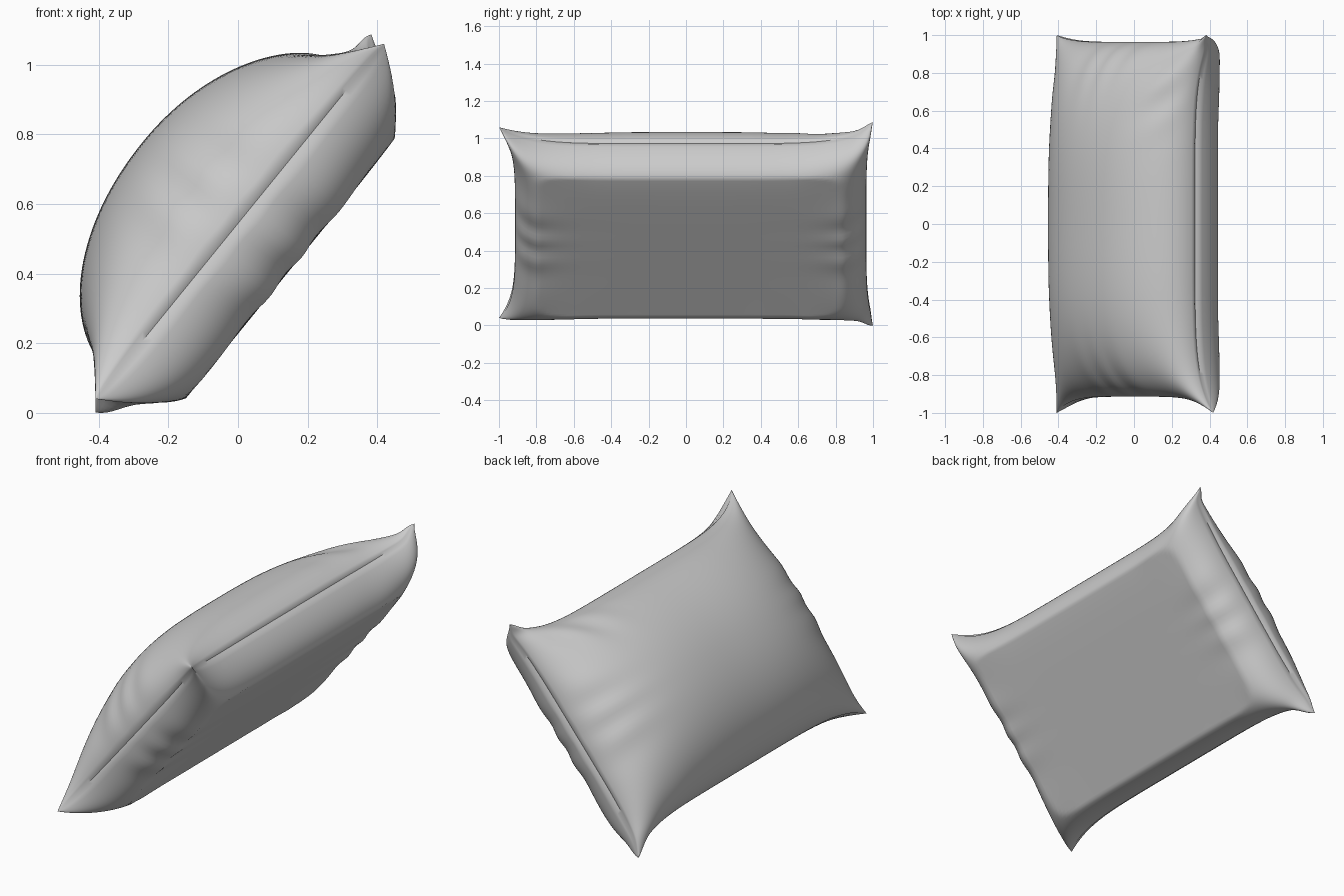
import bpy, bmesh, math
from mathutils import Vector

if "Cube" in bpy.data.objects:
    bpy.data.objects.remove(bpy.data.objects["Cube"])

N = 72                                    # grid cells per side
U_DIR = Vector((0.631, 0, 0.776))         # up the leaning pillow
N_DIR = Vector((-0.776, 0, 0.631))        # out of the bulging face
CENTRE = Vector((0.005, 0, 0.55))


def dome(a, power):
    return math.sqrt(max(0.0, 1 - abs(a) ** power))


def near(s, t, cs, ct, size):
    return math.exp(-((s - cs) ** 2 + (t - ct) ** 2) / size ** 2)


def pillow_point(i, j, side):
    # denser sampling toward the seam
    s = math.sin(math.pi / 2 * (2 * i / N - 1))
    t = math.sin(math.pi / 2 * (2 * j / N - 1))
    # outline with pinched corners
    mid_u = 0.54 if s > 0 else 0.575
    mid_v = 0.965 if t > 0 else 0.915
    u = s * (mid_u + (0.657 - mid_u) * abs(t) ** 6)
    v = t * (mid_v + (1 - mid_v) * abs(s) ** 5)
    # rounded front, flattened back
    if side > 0:
        n = 0.36 * dome(s, 2.05) * dome(t, 3.2)
    else:
        n = -min(0.2, 0.235 * dome(s, 8) * dome(t, 9))
    # puckers beside the seam, strongest at the corners
    edge_s, edge_t = abs(s) ** 8, abs(t) ** 8
    ripple = edge_t * math.sin(17 * s + 2 * math.sin(5 * s)) * (1 - edge_s)
    ripple += edge_s * math.sin(19 * t + 3 * t * t) * abs(t) ** 3 * (1 - edge_t)
    n *= 1 + 0.06 * ripple
    # diagonal folds at the upper far corner
    if side > 0:
        n -= 0.014 * near(s, t, 0.85, 0.72, 0.2) * math.sin(24 * (t - 0.4 * s)) * dome(s, 4) * dome(t, 4)
    # seam groove
    if i in (0, N) or j in (0, N):
        g = 1 - abs(s * t) ** 4
        if i in (0, N):
            u -= math.copysign(0.012 * g, s)
        else:
            v -= math.copysign(0.012 * g, t)
    # tweaked corner tips
    tip = near(s, t, 1, 1, 0.06)
    low_tip = near(s, t, -1, 1, 0.06)
    u += -0.002 * tip - 0.03 * low_tip
    n += 0.045 * tip - 0.025 * low_tip
    n += 0.02 * max(0, s) ** 6 * (1 - t ** 4)
    return CENTRE + U_DIR * u + N_DIR * n + Vector((0, v, 0))


# Pillow: two padded panels welded along the seam
bm = bmesh.new()
for side in (1, -1):
    grid = [[bm.verts.new(pillow_point(i, j, side)) for j in range(N + 1)] for i in range(N + 1)]
    for i in range(N):
        for j in range(N):
            bm.faces.new((grid[i][j], grid[i + 1][j], grid[i + 1][j + 1], grid[i][j + 1]))
bmesh.ops.remove_doubles(bm, verts=bm.verts, dist=0.00005)
bmesh.ops.recalc_face_normals(bm, faces=bm.faces)
low = min(v.co.z for v in bm.verts)
for v in bm.verts:
    v.co.z -= low
mesh = bpy.data.meshes.new("pillow")
bm.to_mesh(mesh)
bm.free()
pillow = bpy.data.objects.new("pillow", mesh)
bpy.context.collection.objects.link(pillow)
bpy.context.view_layer.objects.active = pillow
pillow.select_set(True)
bpy.ops.object.shade_smooth_by_angle(angle=math.radians(50))
